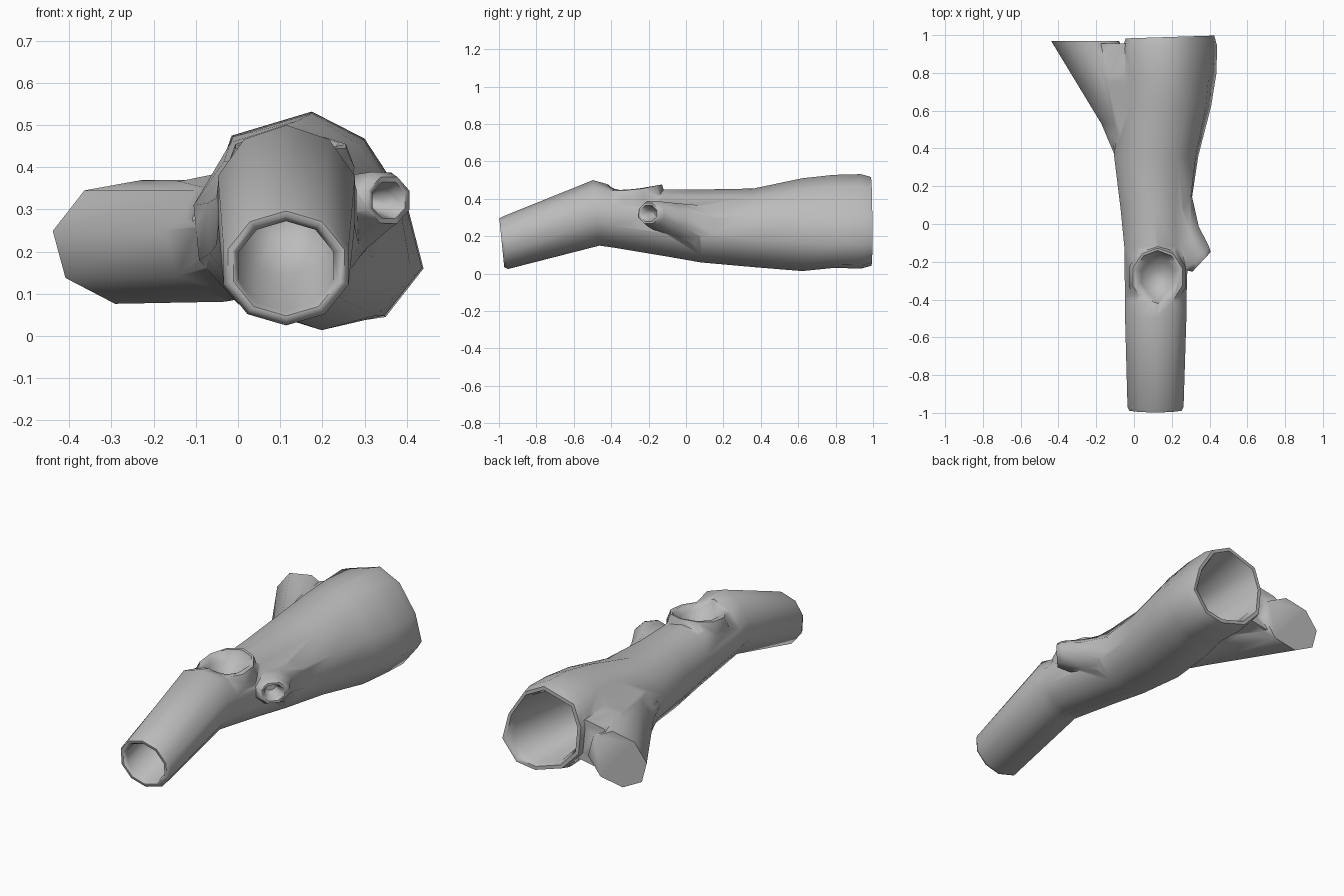
import bpy, bmesh, math
from mathutils import Vector

if "Cube" in bpy.data.objects:
    bpy.data.objects.remove(bpy.data.objects["Cube"])

bark = bpy.data.materials.new("weathered_grey")
bark.use_nodes = True
GREY = (0.5, 0.5, 0.5, 1)
bark.diffuse_color = GREY
bark.node_tree.nodes["Principled BSDF"].inputs["Base Color"].default_value = GREY

Z = Vector((0, 0, 1))


def ring(centre, u, v, ru, rv, sides, phase=90.0):
    """Elliptical ring of points spanned by the directions u and v."""
    pts = []
    for i in range(sides):
        a = math.radians(phase) + math.tau * i / sides
        pts.append(Vector(centre) + Vector(u) * ru * math.cos(a) + Vector(v) * rv * math.sin(a))
    return pts


def loft(name, rings):
    """Closed solid skinned through rings of equal size."""
    bm = bmesh.new()
    rows = [[bm.verts.new(p) for p in r] for r in rings]
    n = len(rows[0])
    for a, b in zip(rows, rows[1:]):
        for i in range(n):
            j = (i + 1) % n
            bm.faces.new((a[i], a[j], b[j], b[i]))
    bm.faces.new(rows[0][::-1])
    bm.faces.new(rows[-1])
    bmesh.ops.recalc_face_normals(bm, faces=bm.faces)
    mesh = bpy.data.meshes.new(name)
    bm.to_mesh(mesh)
    bm.free()
    mesh.materials.append(bark)
    obj = bpy.data.objects.new(name, mesh)
    bpy.context.collection.objects.link(obj)
    return obj


def combine(base, tool, operation):
    """Boolean the tool into the base, then drop the tool."""
    mod = base.modifiers.new("join", 'BOOLEAN')
    mod.operation, mod.solver, mod.object = operation, 'EXACT', tool
    bpy.context.view_layer.objects.active = base
    bpy.ops.object.modifier_apply(modifier=mod.name)
    bpy.data.objects.remove(tool)


def section(y, x0, x1, z0, z1, skew=0.0, tilt=0.0, scale=1.0):
    """Trunk cross-section from its extents; skew leans x and tilt leans y with height."""
    up = Vector((skew, tilt, 1))
    return ring(((x0 + x1) / 2, y, (z0 + z1) / 2), (1, 0, 0), up,
                (x1 - x0) / 2 * scale, (z1 - z0) / 2 * scale, 10)


# Uneven outline of the wide back end, from the top round by the right flank
BACK_OUTLINE = ((0.175, 0.532), (-0.015, 0.475), (-0.06, 0.35), (-0.045, 0.19), (0.06, 0.08),
                (0.23, 0.027), (0.35, 0.045), (0.44, 0.16), (0.40, 0.315), (0.30, 0.468))


def back_ring(y, scale=1.0):
    """Back outline scaled about its middle, its left leaning forward."""
    mid = Vector((0.19, 0, 0.28))
    return [mid + (Vector((x, 0, z)) - mid) * scale + Vector((0, y + 0.03 * (x - 0.19), 0))
            for x, z in BACK_OUTLINE]


def blend(a, b, t):
    return [p.lerp(q, t) for p, q in zip(a, b)]


# Trunk: narrow front, knee, wide back
FRONT = (-0.042, 0.27, 0.025, 0.306)
log = loft("hollow_log", [
    section(-0.985, *FRONT, tilt=-0.1, scale=0.93),
    section(-0.965, *FRONT, tilt=-0.1),
    section(-0.48, -0.056, 0.286, 0.15, 0.5, tilt=-0.1),
    section(-0.40, -0.056, 0.286, 0.14, 0.475, tilt=-0.05),
    section(-0.12, -0.06, 0.295, 0.095, 0.45),
    section(0.08, -0.078, 0.305, 0.06, 0.45, -0.04),
    section(0.36, -0.11, 0.345, 0.035, 0.455, -0.1),
    blend(section(0.62, -0.095, 0.39, 0.005, 0.495, -0.12), back_ring(0.62), 0.4),
    back_ring(0.79, 0.985),
    back_ring(0.935),
    back_ring(0.99, 0.94),
])

# Side branch with a flat sawn end, and the web that ties it to the trunk
branch_stations = ((0.12, 0.10, 0.25, 0.10, 0.11),
                   (0.53, 0.0, 0.225, 0.175, 0.146),
                   (0.97, -0.26, 0.223, 0.182, 0.149))
web_stations = ((0.40, -0.01, 0.26, 0.10, 0.11),
                (0.75, -0.06, 0.26, 0.14, 0.13),
                (0.955, -0.08, 0.26, 0.15, 0.122))
for name, stations in (("branch", branch_stations), ("branch_web", web_stations)):
    combine(log, loft(name, [ring((x, y, z), (1, 0, 0), Z, rx, rz, 8, 80)
                             for y, x, z, rx, rz in stations]), 'UNION')

# Forward-pointing spur on the left flank
side = Vector((0.68, 0.73, 0))
axis = Vector((0.73, -0.68, 0))
tip = Vector((0.352, -0.195, 0.322))


def spur_ring(along, scale):
    return ring(tip + axis * along, side, Z, 0.09 * scale, 0.069 * scale, 8, 22)


combine(log, loft("spur", [ring((0.2, 0.10, 0.24), side, Z, 0.15, 0.13, 8, 22),
                           ring((0.27, -0.09, 0.29), side, Z, 0.115, 0.095, 8, 22),
                           spur_ring(-0.02, 1.04), spur_ring(0.008, 0.86)]), 'UNION')


# Knot collar on the knee, raised at its back
def knot_ring(z, scale, lift=0.0):
    pts = ring((0.125, -0.28, z), (1, 0, 0), (0, 1, 0), 0.15 * scale, 0.165 * scale, 10, 90)
    return [p + Z * lift * max(0, (p.y + 0.28) / 0.165) for p in pts]


combine(log, loft("knot_collar", [knot_ring(0.32, 0.95), knot_ring(0.40, 1.06),
                                  knot_ring(0.445, 0.92, 0.035)]), 'UNION')

# Hollows: front bore, back bore, spur hole, knot bowl
hollows = [
    [section(-1.05, *FRONT, scale=0.88), section(-0.985, *FRONT, tilt=-0.1, scale=0.84),
     section(-0.965, *FRONT, tilt=-0.1, scale=0.76),
     section(-0.66, 0.0, 0.23, 0.14, 0.365), section(-0.58, 0.06, 0.17, 0.23, 0.33)],
    [back_ring(1.05, 0.89), back_ring(0.99, 0.86), back_ring(0.955, 0.79),
     section(0.35, 0.0, 0.26, 0.12, 0.38), section(0.15, 0.07, 0.18, 0.2, 0.3)],
    [spur_ring(0.04, 0.74), spur_ring(0.008, 0.68), spur_ring(-0.02, 0.5), spur_ring(-0.07, 0.3)],
    [knot_ring(0.60, 0.95), knot_ring(0.465, 0.84), knot_ring(0.425, 0.6), knot_ring(0.375, 0.3)],
]
for rings in hollows:
    combine(log, loft("hollow_cutter", rings), 'DIFFERENCE')

# Smooth bark and rounded lips with a crisp sawn end
bpy.ops.object.select_all(action='DESELECT')
log.select_set(True)
bpy.context.view_layer.objects.active = log
bpy.ops.object.shade_smooth_by_angle(angle=math.radians(62))
